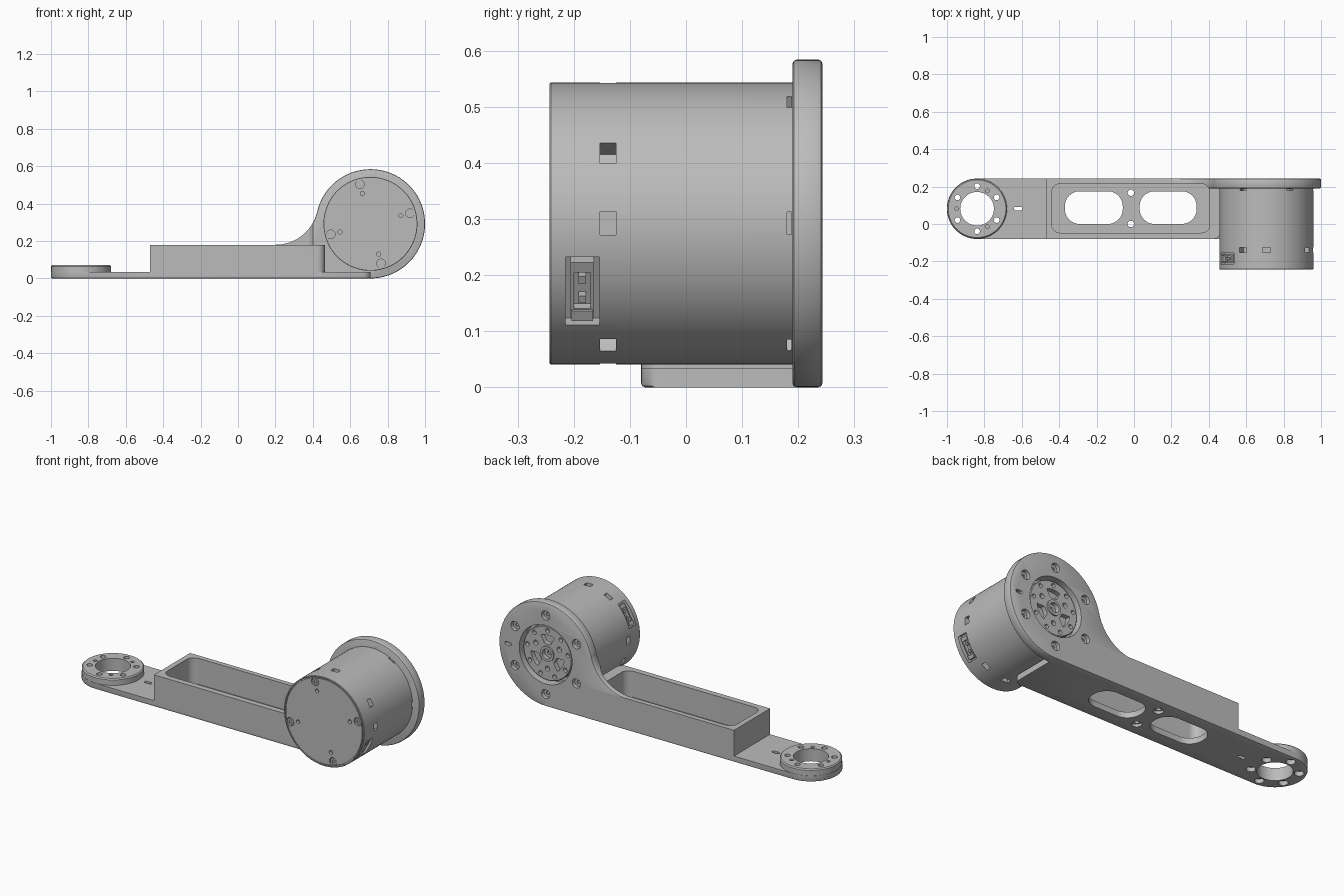
import bpy, bmesh, math
from math import sin, cos, pi, radians
from mathutils import Matrix, Vector

if "Cube" in bpy.data.objects:
    bpy.data.objects.remove(bpy.data.objects["Cube"])

metal = bpy.data.materials.new("machined grey")
metal.use_nodes = True
GREY = (0.5, 0.5, 0.5, 1)
metal.diffuse_color = GREY
metal.node_tree.nodes["Principled BSDF"].inputs["Base Color"].default_value = GREY

MX, MZ, MR, FR = 0.708, 0.292, 0.251, 0.292   # motor axis, motor and flange radius
PX, PY = -0.839, 0.0815                       # mounting pad centre
BACK, FLANGE, FRONT = 0.243, 0.19, -0.243


def finish(name, bm):
    bmesh.ops.recalc_face_normals(bm, faces=bm.faces)
    me = bpy.data.meshes.new(name)
    bm.to_mesh(me)
    bm.free()
    me.materials.append(metal)
    ob = bpy.data.objects.new(name, me)
    bpy.context.scene.collection.objects.link(ob)
    return ob


def arc(cx, cy, r, a0, a1, n):
    return [(cx + r * cos(radians(a0 + (a1 - a0) * i / n)),
             cy + r * sin(radians(a0 + (a1 - a0) * i / n))) for i in range(n + 1)]


def disc(cx, cy, r, n=32):
    return arc(cx, cy, r, 0, 360, n)[:-1]


def rounded(x0, x1, y0, y1, r, n=8):
    return (arc(x1 - r, y0 + r, r, -90, 0, n) + arc(x1 - r, y1 - r, r, 0, 90, n)
            + arc(x0 + r, y1 - r, r, 90, 180, n) + arc(x0 + r, y0 + r, r, 180, 270, n))


def prism(name, pts, lo, hi, axis="z", bevel=0, rule=None):
    """Extrude an outline along z (points are x, y) or along y (points are x, z)."""
    bm = bmesh.new()
    put = (lambda u, v, w: (u, v, w)) if axis == "z" else (lambda u, v, w: (u, w, v))
    face = bm.faces.new([bm.verts.new(put(u, v, lo)) for u, v in pts])
    top = bmesh.ops.extrude_face_region(bm, geom=[face])["geom"]
    step = Vector(put(0, 0, hi - lo))
    bmesh.ops.translate(bm, vec=step, verts=[g for g in top if isinstance(g, bmesh.types.BMVert)])
    bmesh.ops.remove_doubles(bm, verts=bm.verts, dist=1e-5)
    if bevel:
        edges = [e for e in bm.edges if rule(e.verts[0].co, e.verts[1].co)]
        bmesh.ops.bevel(bm, geom=edges, offset=bevel, segments=2, profile=0.5, affect="EDGES")
    return finish(name, bm)


def lathe(name, profile, origin, axis="y", steps=96):
    """Spin (radius, height) points about a line parallel to y or z."""
    bm = bmesh.new()
    put = (lambda r, h: (r, h, 0)) if axis == "y" else (lambda r, h: (r, 0, h))
    vs = [bm.verts.new(put(r, h)) for r, h in profile]
    es = [bm.edges.new(p) for p in zip(vs, vs[1:])]
    bmesh.ops.spin(bm, geom=vs + es, cent=(0, 0, 0), axis=put(0, 1), angle=2 * pi, steps=steps)
    bmesh.ops.remove_doubles(bm, verts=bm.verts, dist=1e-5)
    bmesh.ops.translate(bm, vec=origin, verts=bm.verts)
    return finish(name, bm)


def radial_box(name, angle, radius, depth, width, y0, y1):
    """Box on the motor side, centred at a radius and angle around its axis."""
    bm = bmesh.new()
    bmesh.ops.create_cube(bm, size=1)
    m = (Matrix.Translation((MX, (y0 + y1) / 2, MZ)) @ Matrix.Rotation(-radians(angle), 4, "Y")
         @ Matrix.Translation((radius, 0, 0)) @ Matrix.Diagonal((depth, y1 - y0, width, 1)))
    bmesh.ops.transform(bm, matrix=m, verts=bm.verts)
    return finish(name, bm)


def combine(target, parts, operation="DIFFERENCE"):
    for part in parts:
        mod = target.modifiers.new("bool", "BOOLEAN")
        mod.operation, mod.solver, mod.object = operation, "EXACT", part
        bpy.context.view_layer.update()
        dg = bpy.context.evaluated_depsgraph_get()
        me = bpy.data.meshes.new_from_object(target.evaluated_get(dg))
        target.modifiers.clear()
        target.data = me
        bpy.data.objects.remove(part)


def polar(r, a, cx=MX, cy=MZ):
    return cx + r * cos(radians(a)), cy + r * sin(radians(a))


def hole(r, ring, a, lo, hi, n=24):
    return prism("cutter", disc(*polar(ring, a), r, n), lo, hi, "y")


# Arm: base plate, box, back plate with flange, and pad, joined
R = 0.229
plate = (arc(PX, PY, 0.1615, 90, 270, 40) + arc(MX - 0.04, -0.04, 0.04, -90, 0, 8)
         + [(MX, BACK)])
arm = prism("arm", plate, 0, 0.034, "z", 0.007,
            lambda a, b: a.z < 0.01 and b.z < 0.01 and min(a.x, b.x) < 0.7)
box = prism("box", [(-0.47, BACK), (-0.47, -0.08)] + arc(0.425, -0.04, 0.04, -90, 0, 8)
            + [(0.465, BACK)], 0.015, 0.18)
back = (arc(MX, MZ, FR, -90, 167, 80) + arc(0.2, 0.18 + R, R, -13, -90, 24)
        + [(-0.4, 0.18), (-0.4, 0)])
back_plate = prism("back_plate", back, FLANGE, BACK, "y", 0.007,
                   lambda a, b: abs(a.y - b.y) < 1e-4 and max(a.x, b.x) > 0.21)
pad = lathe("pad", [(0, 0.02), (0.16, 0.02), (0.16, 0.065), (0.154, 0.071), (0, 0.071)],
            (PX, PY, 0), "z", 64)
combine(arm, [box, back_plate, pad], "UNION")

# Arm openings: pocket, windows, pad bore and fixing holes
cuts = [prism("cutter", rounded(-0.44, 0.405, -0.047, 0.215, 0.045), 0.033, 0.7),
        prism("cutter", rounded(-0.37, -0.06, 0, 0.175, 0.08), -0.1, 0.1),
        prism("cutter", rounded(0.03, 0.335, 0, 0.175, 0.08), -0.1, 0.1),
        prism("cutter", rounded(-0.642, -0.597, 0.073, 0.092, 0.009), -0.1, 0.1),
        prism("cutter", disc(PX, PY, 0.09, 48), -0.1, 0.1)]
for y in (0, 0.167):
    cuts.append(lathe("cutter", [(0, -0.1), (0.026, -0.1), (0.026, 0.015), (0.017, 0.015),
                                 (0.017, 0.1), (0, 0.1)], (-0.017, y, 0), "z", 24))
for a in range(30, 390, 60):
    x, y = polar(0.121, a, PX, PY)
    cuts.append(lathe("cutter", [(0, -0.1), (0.024, -0.1), (0.024, 0.025), (0.015, 0.025),
                                 (0.015, 0.1), (0, 0.1)], (x, y, 0), "z", 24))
for a in (60, 180, 300):
    cuts.append(prism("cutter", disc(*polar(0.11, a, PX, PY), 0.01, 16), 0.05, 0.1))
# Flange openings: hub bore, screw holes, locating slot
cuts.append(hole(0.165, 0, 0, 0.1, 0.3, 72))
cuts += [hole(0.026, 0.222, a, 0.1, 0.3) for a in range(30, 390, 60)]
cuts.append(prism("cutter", rounded(MX + 0.215, MX + 0.255, MZ - 0.009, MZ + 0.009, 0.008),
                  0.225, 0.3, "y"))
combine(arm, cuts)

# Motor body with a rim groove on its front face
motor = lathe("motor_body", [(0, FRONT), (0.239, FRONT), (0.239, -0.237), (0.244, -0.237),
                             (0.244, FRONT), (0.249, FRONT), (MR, -0.241), (MR, FLANGE),
                             (0, FLANGE)], (MX, 0, MZ))
cuts = [radial_box("cutter", q + a, 0.24, 0.06, 0.042, -0.153, -0.125)
        for q in range(0, 360, 90) for a in (0, 30)]
cuts += [radial_box("cutter", a, 0.24, 0.06, 0.04, 0.18, 0.188) for a in range(0, 360, 60)]
cuts += [radial_box("cutter", a, 0.25, 0.07, 0.14, -0.215, -0.154) for a in (-30, 150)]
for a in range(15, 375, 90):
    cuts += [hole(0.023, 0.219, a, -0.3, -0.232), hole(0.011, 0.168, a, -0.3, -0.225)]
combine(motor, cuts)

# Front cap screws and flange screws with hex sockets
for group, r, ring, start, step, lo, hi in (
        ("cap_screw", 0.019, 0.219, 15, 90, -0.24, -0.228),
        ("flange_screw", 0.023, 0.222, 30, 60, 0.185, 0.225)):
    for a in range(start, start + 360, step):
        screw = hole(r, ring, a, lo, hi)
        screw.name = group
        face = lo if lo < 0 else hi
        combine(screw, [hole(0.01, ring, a, face - 0.007, face + 0.007, 6)])

# Cable connectors: shell with a socket, two pins and a lower plug
for a in (-30, 150):
    shell = radial_box("connector_shell", a, 0.224, 0.03, 0.115, -0.206, -0.164)
    combine(shell, [radial_box("cutter", a, 0.24, 0.04, 0.075, -0.2, -0.17)])
    side = 1 if a < 0 else -1
    x, z = MX + 0.232 * cos(radians(a)), MZ + 0.232 * sin(radians(a))
    for k in (-0.02, 0.02):
        pin = radial_box("connector_pin", a, 0.226, 0.02, 0.014, -0.192, -0.178)
        pin.location = (-sin(radians(a)) * k, 0, cos(radians(a)) * k)
    plug = radial_box("connector_plug", a, 0.232, 0.026, 0.02, -0.204, -0.166)
    plug.location = (sin(radians(a)) * 0.049 * side, 0, -cos(radians(a)) * 0.049 * side)

# Output hub: recessed disc with centre boss, three windows and a ring of holes
hub = lathe("output_hub", [(0, 0.18), (0.152, 0.18), (0.152, 0.222), (0.148, 0.226),
                           (0.042, 0.226), (0.042, 0.234), (0.028, 0.234), (0.028, 0.21),
                           (0, 0.21)], (MX, 0, MZ))
cuts = [hole(0.012, 0, 0, 0.2, 0.3)]
for a in (90, 210, 330):
    window = [polar(0.056, a - 14), polar(0.062, a - 20)] + arc(MX, MZ, 0.105, a - 24, a + 24, 10)
    window += [polar(0.062, a + 20), polar(0.056, a + 14)]
    cuts.append(prism("cutter", window, 0.2, 0.3, "y"))
    cuts += [hole(0.012, 0.128, a + k, 0.205, 0.3, 16) for k in (0, 40, 80)]
    cuts.append(hole(0.014, 0.085, a + 60, 0.205, 0.3, 16))
combine(hub, cuts)

# Shading: smooth curves, crisp edges
bpy.ops.object.select_all(action="DESELECT")
for ob in bpy.context.scene.objects:
    if ob.type == "MESH":
        ob.select_set(True)
        bpy.context.view_layer.objects.active = ob
bpy.ops.object.shade_smooth_by_angle(angle=radians(30))
